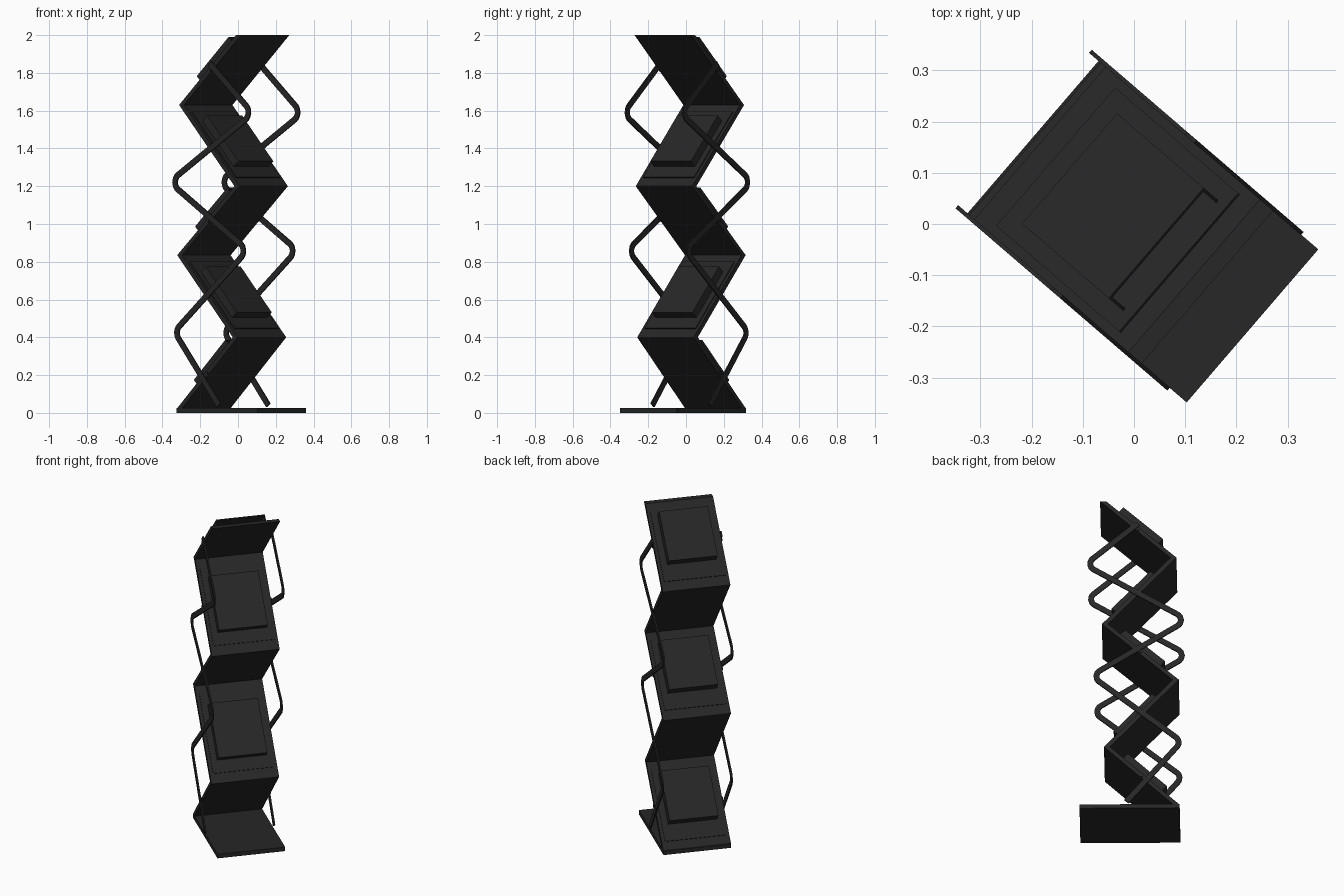
import bpy, bmesh, math
from mathutils import Vector, Matrix

if "Cube" in bpy.data.objects:
    bpy.data.objects.remove(bpy.data.objects["Cube"])

ROT = Matrix.Rotation(math.radians(-40.7), 4, 'Z')
mat = bpy.data.materials.new("black_finish")
mat.diffuse_color = (0.02, 0.02, 0.02, 1)
mat.use_nodes = True
mat.node_tree.nodes["Principled BSDF"].inputs["Base Color"].default_value = mat.diffuse_color


def sweep(name, left, right, w0, w1):
    """Solid strip between two (u, z) outlines, extruded across the width."""
    bm = bmesh.new()
    rings = [[bm.verts.new(ROT @ Vector((p[0], w, p[1])))
              for p, w in ((a, w0), (b, w0), (b, w1), (a, w1))]
             for a, b in zip(left, right)]
    for r, s in zip(rings, rings[1:]):
        for i in range(4):
            j = (i + 1) % 4
            bm.faces.new((r[i], r[j], s[j], s[i]))
    bm.faces.new(rings[0])
    bm.faces.new(rings[-1])
    bmesh.ops.recalc_face_normals(bm, faces=bm.faces)
    me = bpy.data.meshes.new(name)
    bm.to_mesh(me)
    bm.free()
    me.materials.append(mat)
    ob = bpy.data.objects.new(name, me)
    bpy.context.collection.objects.link(ob)
    return ob


def offset(path, d):
    """Offset an open path sideways with mitred corners."""
    out = []
    for i, p in enumerate(path):
        ns = []
        for a, b in ((i - 1, i), (i, i + 1)):
            if a >= 0 and b < len(path):
                t = (path[b] - path[a]).normalized()
                ns.append(Vector((-t.y, t.x)))
        n = sum(ns, Vector((0, 0))).normalized()
        out.append(p + n * d / n.dot(ns[0]))
    return out


def fillet(path, r, steps=6):
    """Round the inner corners of a path."""
    out = [path[0]]
    for a, p, b in zip(path, path[1:], path[2:]):
        da, db = (a - p).normalized(), (b - p).normalized()
        half = da.angle(db) / 2
        t = r / math.tan(half)
        c = p + (da + db).normalized() * r / math.sin(half)
        s, e = p + da * t - c, p + db * t - c
        for k in range(steps + 1):
            v = s.lerp(e, k / steps).normalized() * r
            out.append(c + v)
    return out + [path[-1]]


# flat base plate
sweep("base_plate", [(-0.26, 0), (0.305, 0)], [(-0.26, 0.025), (0.305, 0.025)], -0.197, 0.197)

# folded zigzag panels
H = 0.017
zig = [Vector(p) for p in ((-0.243, 0.02), (0.15, 0.4), (-0.238, 0.835),
                           (0.162, 1.2), (-0.225, 1.63), (0.172, 2.0))]
sh = Vector((H, 0))
sweep("zigzag_panels", [p - sh for p in zig], [p + sh for p in zig], -0.197, 0.197)

# raised sheet and open-topped pocket on the upper side of each panel
for i, (a, b) in enumerate(zip(zig, zig[1:])):
    d = (b - a).normalized()
    n = Vector((-d.y, d.x))
    if n.y < 0:
        n = -n
    o = a + (-sh if n.x < 0 else sh)
    L = (b - a).length

    def P(s, h):
        return o + d * s + n * h

    sweep(f"panel_sheet_{i}", [P(0.06, -0.004), P(L - 0.05, -0.004)],
          [P(0.06, 0.005), P(L - 0.05, 0.005)], -0.178, 0.178)
    s0, s1, h = (0.16, 0.465, 0.06) if n.x < 0 else (0.135, 0.46, 0.048)
    t = 0.006
    # bottom lip folding up into the front plate
    sweep(f"pocket_front_{i}", [P(s0, 0), P(s0, h), P(s1, h)],
          [P(s0 + t, 0), P(s0 + t, h - t), P(s1, h - t)], -0.142, 0.142)
    for side, w in (("a", -0.142), ("b", 0.142 - t)):
        sweep(f"pocket_side_{side}_{i}", [P(s0 + t, 0), P(s1, 0)],
              [P(s0 + t, h - t), P(s1, h - t)], w, w + t)

# counter-folding flat bars on both sides
bar = [Vector(p) for p in ((0.04, 0.04), (-0.272, 0.43), (0.24, 0.862),
                           (-0.306, 1.222), (0.275, 1.585), (-0.025, 1.85))]
bar = fillet(bar, 0.045)
for side, w in (("left", -0.204), ("right", 0.196)):
    sweep("side_bar_" + side, offset(bar, 0.016), offset(bar, -0.016), w, w + 0.008)

# pivot pins joining bars to panels
for i, (a, b) in enumerate(zip(zig, zig[1:])):
    m = (a + b) / 2
    q = 0.008
    sweep(f"pivot_pin_{i}", [m + Vector((-q, -q)), m + Vector((q, -q))],
          [m + Vector((-q, q)), m + Vector((q, q))], -0.203, 0.203)
